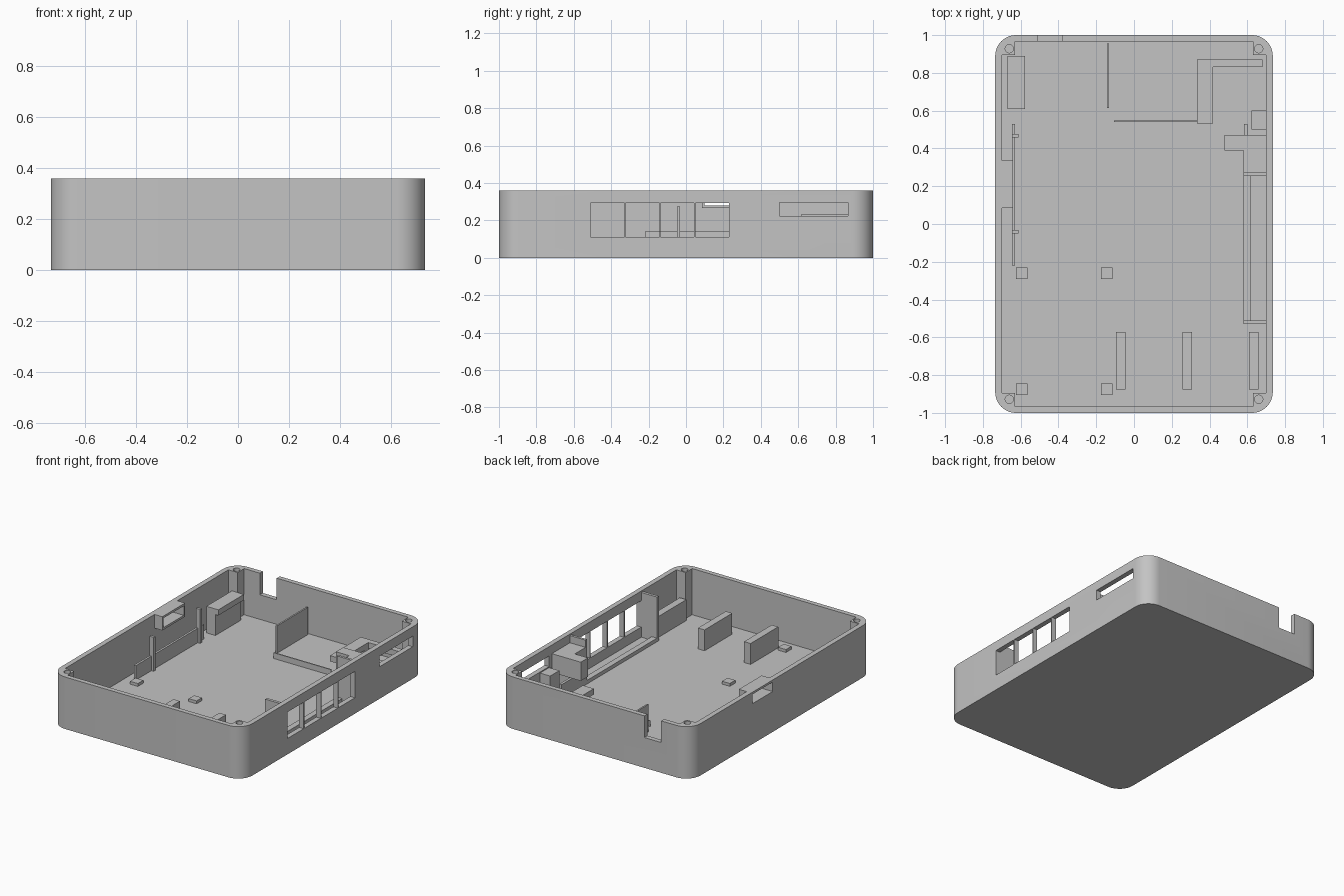
import bpy, bmesh, math

if "Cube" in bpy.data.objects:
    bpy.data.objects.remove(bpy.data.objects["Cube"], do_unlink=True)

grey = bpy.data.materials.new("plain_grey")
grey.use_nodes = True
colour = (0.55, 0.55, 0.55, 1)
grey.diffuse_color = colour
grey.node_tree.nodes["Principled BSDF"].inputs["Base Color"].default_value = colour

FLOOR, TOP = 0.04, 0.36
HX, HY, RADIUS = 0.735, 1.0, 0.11


def prism(name, outline, z0, z1):
    """Extrude a counter-clockwise outline from z0 to z1."""
    bm = bmesh.new()
    face = bm.faces.new([bm.verts.new((x, y, z0)) for x, y in outline])
    up = bmesh.ops.extrude_face_region(bm, geom=[face])["geom"]
    bmesh.ops.translate(bm, vec=(0, 0, z1 - z0),
                        verts=[v for v in up if isinstance(v, bmesh.types.BMVert)])
    bmesh.ops.recalc_face_normals(bm, faces=bm.faces)
    mesh = bpy.data.meshes.new(name)
    bm.to_mesh(mesh)
    bm.free()
    mesh.materials.append(grey)
    obj = bpy.data.objects.new(name, mesh)
    bpy.context.collection.objects.link(obj)
    return obj


def box(name, x0, x1, y0, y1, z1, z0=FLOOR - 0.005):
    return prism(name, [(x0, y0), (x1, y0), (x1, y1), (x0, y1)], z0, z1)


def arc(cx, cy, r, start, sweep, steps):
    return [(cx + r * math.cos(math.radians(start + sweep * i / steps)),
             cy + r * math.sin(math.radians(start + sweep * i / steps)))
            for i in range(steps + 1)]


def cut(target, cutter):
    cutter.hide_render = True
    mod = target.modifiers.new("cut", "BOOLEAN")
    mod.operation = "DIFFERENCE"
    mod.solver = "EXACT"
    mod.object = cutter
    bpy.context.view_layer.objects.active = target
    bpy.ops.object.modifier_apply(modifier=mod.name)
    bpy.data.objects.remove(cutter, do_unlink=True)


# Rounded tray
corners = [(1, 1), (-1, 1), (-1, -1), (1, -1)]
outline = []
for i, (sx, sy) in enumerate(corners):
    outline += arc(sx * (HX - RADIUS), sy * (HY - RADIUS), RADIUS, 90 * i, 90, 10)
tray = prism("case_tray", outline, 0, TOP)

# Cavity that leaves a square post in each corner
ix, iy, px, py = 0.70, 0.967, 0.63, 0.895
cavity = []
for sx, sy in corners:
    step = [(sx * ix, sy * py), (sx * px, sy * py), (sx * px, sy * iy)]
    cavity += step if sx * sy > 0 else step[::-1]
cut(tray, prism("cavity_cutter", cavity, FLOOR, TOP + 0.1))

# Screw holes
for sx, sy in corners:
    cut(tray, prism("screw_cutter", arc(sx * 0.66, sy * 0.928, 0.022, 0, 345, 23),
                    0.16, TOP + 0.1))

# Side windows, side slot, back notch and left port
for i in range(4):
    y = -0.51 + i * 0.187
    cut(tray, box("window_cutter", 0.65, 0.8, y, y + 0.18, 0.293, 0.11))
cut(tray, box("slot_cutter", 0.65, 0.8, 0.50, 0.865, 0.295, 0.222))
cut(tray, box("notch_cutter", -0.51, -0.38, 0.94, 1.1, 0.5, 0.21))
cut(tray, box("port_cutter", -0.8, -0.66, 0.10, 0.32, 0.345, 0.28))

bpy.ops.object.select_all(action="DESELECT")
tray.select_set(True)
bpy.context.view_layer.objects.active = tray
bpy.ops.object.shade_smooth_by_angle(angle=math.radians(30))

# Port frame inside the left wall
for name, y0, y1, z0, z1 in (("port_frame_bottom", 0.085, 0.335, 0.265, 0.28),
                             ("port_frame_top", 0.085, 0.335, 0.345, TOP),
                             ("port_frame_front", 0.085, 0.10, 0.28, 0.345),
                             ("port_frame_back", 0.32, 0.335, 0.28, 0.345)):
    box(name, -0.702, -0.64, y0, y1, z1, z0)

# Left board rail with two clips
box("left_rail", -0.645, -0.63, -0.22, 0.53, 0.14)
for y in (-0.04, 0.468):
    box("rail_clip", -0.645, -0.612, y - 0.009, y + 0.009, 0.275)

# Back left bracket
box("bracket_body", -0.67, -0.60, 0.61, 0.89, 0.19)
box("bracket_lid", -0.67, -0.578, 0.61, 0.89, 0.224, 0.185)

# Support pads
for x in (-0.595, -0.145):
    for y in (-0.26, -0.875):
        box("support_pad", x - 0.03, x + 0.03, y - 0.03, y + 0.03, 0.06)

# Front ribs
for x in (-0.07, 0.283, 0.635):
    box("front_rib", x - 0.025, x + 0.025, -0.875, -0.572, 0.185)

# Thin dividers on the floor
box("tall_divider", -0.143, -0.132, 0.615, 0.955, 0.23)
box("low_divider", -0.107, 0.335, 0.54, 0.548, 0.08)

# Bay behind the windows
box("bay_plate_front", 0.58, 0.702, -0.53, -0.51, 0.35)
box("bay_plate_back", 0.58, 0.702, 0.255, 0.272, 0.35)
box("bay_sill", 0.58, 0.62, -0.512, 0.256, 0.065)

# Right bracket next to the bay
box("right_rail", 0.582, 0.60, 0.27, 0.53, 0.14)
box("right_bracket_arm", 0.478, 0.702, 0.39, 0.47, 0.30, 0.17)
box("right_bracket_base", 0.58, 0.702, 0.27, 0.392, 0.30)
box("right_block", 0.622, 0.702, 0.50, 0.60, 0.215)

# Angled shelf behind the side slot
prism("angled_shelf", [(0.333, 0.533), (0.418, 0.533), (0.418, 0.83),
                       (0.68, 0.83), (0.68, 0.87), (0.333, 0.87)], 0.14, 0.18)
box("shelf_column", 0.335, 0.416, 0.79, 0.868, 0.145)
